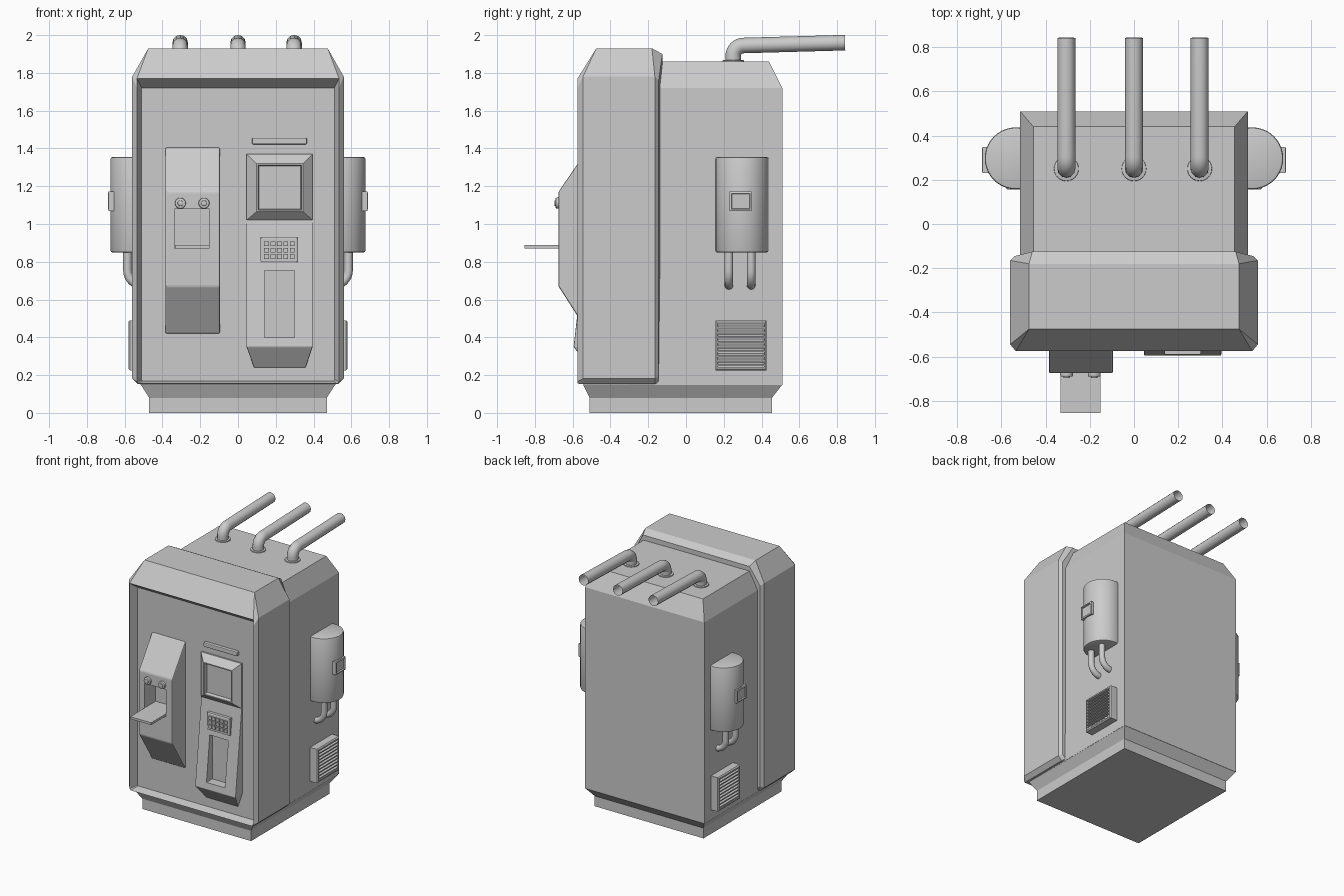
import bpy, bmesh
from math import sin, cos, pi, radians

if "Cube" in bpy.data.objects:
    bpy.data.objects.remove(bpy.data.objects["Cube"])


def activate(ob):
    bpy.ops.object.select_all(action='DESELECT')
    ob.select_set(True)
    bpy.context.view_layer.objects.active = ob


def smooth(ob):
    activate(ob)
    bpy.ops.object.shade_smooth_by_angle(angle=radians(35))


def loft(name, rings, bevel=0):
    """Skin a list of equal-length point rings and cap both ends."""
    bm = bmesh.new()
    vs = [[bm.verts.new(p) for p in r] for r in rings]
    n = len(vs[0])
    for a, b in zip(vs, vs[1:]):
        for i in range(n):
            j = (i + 1) % n
            bm.faces.new((a[i], a[j], b[j], b[i]))
    bm.faces.new(vs[0])
    bm.faces.new(vs[-1])
    bmesh.ops.recalc_face_normals(bm, faces=bm.faces)
    me = bpy.data.meshes.new(name)
    bm.to_mesh(me)
    bm.free()
    ob = bpy.data.objects.new(name, me)
    bpy.context.collection.objects.link(ob)
    if bevel:
        m = ob.modifiers.new("bevel", 'BEVEL')
        m.width, m.segments, m.limit_method = bevel, 2, 'ANGLE'
        activate(ob)
        bpy.ops.object.modifier_apply(modifier="bevel")
    return ob


def rect_z(x0, x1, y0, y1, z):
    return [(x0, y0, z), (x1, y0, z), (x1, y1, z), (x0, y1, z)]


def rect_y(x0, x1, z0, z1, y):
    return [(x0, y, z0), (x1, y, z0), (x1, y, z1), (x0, y, z1)]


def rect_x(y0, y1, z0, z1, x):
    return [(x, y0, z0), (x, y1, z0), (x, y1, z1), (x, y0, z1)]


def box(name, x0, x1, y0, y1, z0, z1, bevel=0):
    return loft(name, [rect_z(x0, x1, y0, y1, z0), rect_z(x0, x1, y0, y1, z1)], bevel)


def cut(ob, cutter):
    m = ob.modifiers.new("cut", 'BOOLEAN')
    m.operation, m.object, m.solver = 'DIFFERENCE', cutter, 'EXACT'
    activate(ob)
    bpy.ops.object.modifier_apply(modifier="cut")
    bpy.data.objects.remove(cutter)


def cylinder(name, loc, r, depth, rot=(0, 0, 0), n=32, bevel=0):
    bpy.ops.mesh.primitive_cylinder_add(vertices=n, radius=r, depth=depth, location=loc, rotation=rot)
    ob = bpy.context.object
    ob.name = name
    if bevel:
        m = ob.modifiers.new("bevel", 'BEVEL')
        m.width, m.segments, m.limit_method, m.angle_limit = bevel, 2, 'ANGLE', radians(40)
        bpy.ops.object.modifier_apply(modifier="bevel")
    smooth(ob)
    return ob


def tube(name, pts, r):
    cu = bpy.data.curves.new(name, 'CURVE')
    cu.dimensions, cu.bevel_depth, cu.bevel_resolution = '3D', r, 4
    sp = cu.splines.new('POLY')
    sp.points.add(len(pts) - 1)
    for p, c in zip(sp.points, pts):
        p.co = (*c, 1)
    ob = bpy.data.objects.new(name, cu)
    bpy.context.collection.objects.link(ob)
    activate(ob)
    bpy.ops.object.convert(target='MESH')
    smooth(bpy.context.object)


# plinth and rear cabinet
loft("plinth", [rect_z(-.47, .47, -.51, .455, 0), rect_z(-.47, .47, -.51, .455, .08),
                rect_z(-.515, .515, -.545, .51, .15)])
loft("rear_cabinet", [rect_z(-.515, .515, -.3, .51, .148), rect_z(-.515, .515, -.3, .51, 1.72),
                      rect_z(-.455, .455, -.3, .44, 1.86)])


# front housing: arch-shaped rings from back to front, ending in a sunk panel
def arch(w, y, zb, zs, wt, zt, yt, c=.03):
    half = [(w - c, y, zb), (w, y, zb + c), (w, y, zs), (wt, yt, zt)]
    return half + [(-x, yy, z) for x, yy, z in reversed(half)]


loft("front_housing", [
    arch(.54, -.145, .165, 1.76, .46, 1.90, -.125),
    arch(.56, -.165, .152, 1.78, .475, 1.93, -.18),
    arch(.56, -.545, .152, 1.78, .475, 1.93, -.475),
    arch(.535, -.575, .155, 1.72, .535, 1.77, -.575, .01),
    arch(.51, -.51, .17, 1.68, .51, 1.72, -.51, .005)])

# dispenser with opening, tray and two buttons
prof = [(-.48, 1.405), (-.515, 1.405), (-.675, 1.17), (-.675, .67), (-.515, .42), (-.48, .42)]
disp = loft("dispenser", [[(x, y, z) for y, z in prof] for x in (-.385, -.095)], .008)
cut(disp, box("opening_cutter", -.335, -.15, -.8, -.54, .87, 1.08))
box("dispenser_tray", -.333, -.152, -.855, -.53, .871, .889)
for x in (-.305, -.18):
    cylinder("button_ring", (x, -.678, 1.11), .029, .026, (pi / 2, 0, 0), 24, .006)
    cylinder("button_cap", (x, -.688, 1.11), .015, .018, (pi / 2, 0, 0), 16, .004)

# console: sloped lower panel with slot
con = loft("console_panel", [rect_z(.045, .395, -.515, -.48, 1.05), rect_z(.045, .395, -.595, -.48, .35),
                             rect_z(.085, .358, -.513, -.48, .24)], .004)
cut(con, box("slot_cutter", .14, .30, -.7, -.516, .40, .755))

# console: screen hood with sunk screen
loft("screen_hood", [rect_y(.045, .395, 1.02, 1.37, -.49), rect_y(.045, .395, 1.02, 1.37, -.522),
                     rect_y(.098, .345, 1.065, 1.32, -.568), rect_y(.106, .337, 1.073, 1.312, -.568),
                     rect_y(.112, .331, 1.079, 1.306, -.54)])

# keypad
loft("keypad_plate", [rect_y(.12, .318, .795, .93, -.5), rect_y(.12, .318, .795, .93, -.552),
                      rect_y(.128, .310, .803, .922, -.556)])
for i in range(5):
    for k in range(3):
        x, z = .151 + i * .034, .828 + k * .034
        box("key", x - .013, x + .013, -.564, -.55, z - .012, z + .012)

# light strip above the console
box("light_strip", .075, .365, -.535, -.49, 1.422, 1.456, .006)

# parts on both flanks
for s, side in ((1, "right"), (-1, "left")):
    cylinder("canister_" + side, (s * .535, .297, 1.102), .14, .505, n=40, bevel=.01)
    # badge frame on the canister
    loft("canister_badge_" + side, [
        rect_x(.23, .348, 1.07, 1.172, s * .63), rect_x(.23, .348, 1.07, 1.172, s * .685),
        rect_x(.24, .338, 1.08, 1.162, s * .688), rect_x(.243, .335, 1.083, 1.159, s * .678)])
    # hoses bending into the cabinet
    for y in (.227, .345):
        arc = [(s * (.505 + .08 * cos(a)), y, .755 - .08 * sin(a))
               for a in [i * pi / 16 for i in range(9)]]
        tube("canister_hose_" + side, [(s * .585, y, .87)] + arc + [(s * .49, y, .675)], .023)
    # vent frame and slats
    loft("vent_frame_" + side, [
        rect_x(.155, .427, .225, .49, s * .5), rect_x(.155, .427, .225, .49, s * .572),
        rect_x(.163, .419, .233, .482, s * .58), rect_x(.17, .412, .243, .472, s * .58),
        rect_x(.17, .412, .243, .472, s * .55)])
    for i in range(9):
        z = .247 + i * .0248
        loft("vent_slat_" + side, [[(s * .545, y, z), (s * .577, y, z), (s * .577, y, z + .008),
                                    (s * .545, y, z + .021)] for y in (.168, .414)])

# exhaust pipes on the roof
for x in (-.306, 0, .297):
    cylinder("pipe_collar", (x, .25, 1.86), .056, .016, n=24, bevel=.004)
    bend = [(x, .305 - .055 * cos(a), 1.89 + .055 * sin(a)) for a in [i * pi / 16 for i in range(9)]]
    tube("exhaust_pipe", [(x, .25, 1.85)] + bend + [(x, .842, 1.96)], .041)
